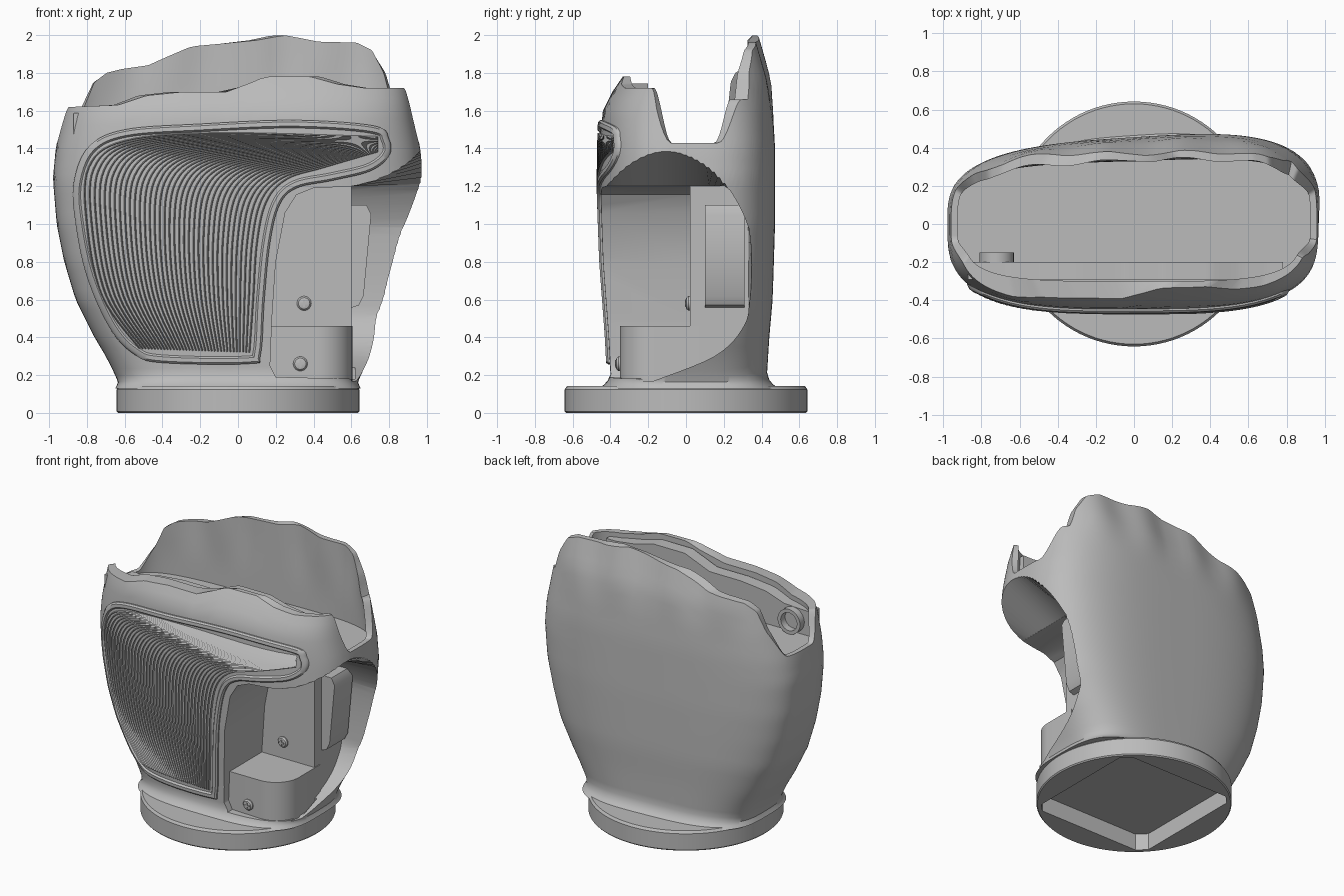
import bpy, bmesh, math
from mathutils import Vector

cube = bpy.data.objects.get("Cube")
if cube:
    bpy.data.objects.remove(cube)

grey = bpy.data.materials.new("plain_grey")
grey.use_nodes = True
grey.diffuse_color = (0.5, 0.5, 0.5, 1)
grey.node_tree.nodes["Principled BSDF"].inputs["Base Color"].default_value = (0.5, 0.5, 0.5, 1)


def make(name, verts, faces, angle=35):
    mesh = bpy.data.meshes.new(name)
    mesh.from_pydata(verts, [], faces)
    bm = bmesh.new()
    bm.from_mesh(mesh)
    bmesh.ops.recalc_face_normals(bm, faces=bm.faces)
    bm.to_mesh(mesh)
    bm.free()
    mesh.materials.append(grey)
    ob = bpy.data.objects.new(name, mesh)
    bpy.context.collection.objects.link(ob)
    smooth(ob, angle)
    return ob


def smooth(ob, angle=35):
    bpy.ops.object.select_all(action='DESELECT')
    ob.select_set(True)
    bpy.context.view_layer.objects.active = ob
    bpy.ops.object.shade_smooth_by_angle(angle=math.radians(angle))


def loft(name, rings, cap=True, closed=False, angle=35):
    """Skin closed rings of equal size; cap the ends or join them."""
    n, m = len(rings[0]), len(rings)
    verts = [p for r in rings for p in r]
    faces = []
    for i in range(m if closed else m - 1):
        j = (i + 1) % m
        for k in range(n):
            l = (k + 1) % n
            faces.append((i * n + k, i * n + l, j * n + l, j * n + k))
    if cap and not closed:
        faces.append(tuple(range(n)))
        faces.append(tuple((m - 1) * n + k for k in range(n)))
    return make(name, verts, faces, angle)


def prism(name, pts, axis, lo, hi):
    place = {'x': lambda p, d: (d, p[0], p[1]),
             'y': lambda p, d: (p[0], d, p[1]),
             'z': lambda p, d: (p[0], p[1], d)}[axis]
    return loft(name, [[place(p, d) for p in pts] for d in (lo, hi)])


def cut(target, cutter):
    mod = target.modifiers.new("cut", 'BOOLEAN')
    mod.operation, mod.solver, mod.object = 'DIFFERENCE', 'EXACT', cutter
    bpy.context.view_layer.objects.active = target
    bpy.ops.object.modifier_apply(modifier=mod.name)
    bpy.data.objects.remove(cutter)
    smooth(target)


def table(rows, x):
    """Eased lookup through (position, value) rows."""
    if x <= rows[0][0]:
        return rows[0][1]
    for (a, u), (b, v) in zip(rows, rows[1:]):
        if x <= b:
            return u + (v - u) * (x - a) / (b - a)
    return rows[-1][1]


def ease(a, b, x):
    t = max(0, min(1, (x - a) / (b - a)))
    return t * t * (3 - 2 * t)


def spline(pts, per, closed=False):
    """Catmull-Rom curve through 2D points."""
    n, out = len(pts), []
    get = lambda i: Vector(pts[i % n] if closed else pts[max(0, min(n - 1, i))])
    for i in range(n if closed else n - 1):
        p, q, r, s = (get(i + k) for k in (-1, 0, 1, 2))
        for k in range(per):
            t = k / per
            out.append(0.5 * (2 * q + (r - p) * t + (2 * p - 5 * q + 4 * r - s) * t * t
                              + (3 * q - p - 3 * r + s) * t ** 3))
    return out if closed else out + [Vector(pts[-1])]


# Body measures by height
WIDTH = [(.13, .65), (.16, .635), (.2, .65), (.3, .7), (.4, .76), (.6, .86), (.8, .92), (1, .96),
         (1.24, .98), (1.4, .965), (1.55, .935), (1.7, .91), (2, .88)]
FRONT = [(.13, .46), (.16, .42), (.2, .40), (.4, .41), (.8, .44), (1.2, .455), (1.5, .45),
         (1.6, .44), (1.7, .39), (1.78, .335), (2, .33)]
BACK = [(.13, .48), (.16, .44), (.2, .42), (.4, .43), (.6, .445), (1, .455), (1.4, .455),
        (1.6, .445), (1.75, .43), (2, .36)]
FRONT_RIM = [(-.9, 1.62), (-.65, 1.63), (-.5, 1.68), (-.3, 1.7), (-.05, 1.7), (.05, 1.74),
             (.15, 1.78), (.4, 1.78), (.55, 1.74), (.7, 1.72)]
BACK_RIM = [(-.85, 1.66), (-.8, 1.75), (-.72, 1.8), (-.62, 1.82), (-.45, 1.84), (-.2, 1.94), (0, 1.96),
            (.2, 2), (.4, 1.965), (.65, 1.96), (.75, 1.92), (.82, 1.8), (.85, 1.66)]


def section(th, z, inner=False):
    power, skew = (4, .1) if inner else (3.2, .14)
    c, s = math.cos(th), math.sin(th)
    a = table(WIDTH, z) - (.035 if inner else 0)
    x = a * math.copysign(abs(c) ** (2 / power), c)
    b = (.33 if inner else table(BACK, z)) * (1 + skew * x) if s > 0 else \
        (.3 if inner else table(FRONT, z))
    y = b * math.copysign(abs(s) ** (2 / power), s)
    if y > .15:  # knuckle ripples along the tall back
        y += .012 * ease(1.5, 1.9, z) * math.cos((x - .25) * math.tau / .4)
    return x, y, z


def rim(th):
    x, y, _ = section(th, 1.5)
    f, b = ease(-.08, -.22, y), ease(.17, .31, y)
    return 1.43 + f * (table(FRONT_RIM, x) - 1.43) + b * (table(BACK_RIM, x) - 1.43)


# Hollow-topped body
angles = [math.tau * (i + .5) / 240 for i in range(240)]
steps = [0, .012, .025, .045, .07] + [.11 + .89 * i / 26 for i in range(27)]
rings = [[section(t, .13 + k * (rim(t) - .13)) for t in angles] for k in steps]
rings += [[section(t, 1.41 + k / 8 * (rim(t) - 1.41), True) for t in angles] for k in range(8, -1, -1)]
body = loft("body_shell", rings)

# Opening in the front and side
front_cut = [(.17, .25), (.2, .19), (.62, .18), (.62, 1.2), (.4, 1.19), (.31, 1.155), (.25, 1.06),
             (.2, .8), (.18, .5)]
cut(body, prism("front_cutter", front_cut, 'y', -.7, .02))
arc = spline([(-.45, 1.23), (-.33, 1.34), (-.15, 1.4), (0, 1.38), (.15, 1.28), (.28, 1.1), (.35, .9),
              (.36, .65), (.3, .45), (.15, .3), (-.17, .17)], 5)
side = [(-.7, 1.22)] + [tuple(p) for p in arc] + [(-.7, .17)]
hollow = []
for s in (0, 1.6):
    hollow.append([(.6 + .4 * s, min(y, .33) * (1 - s) + y * s, min(z, 1.2) * (1 - s) + z * s)
                   for y, z in side])
cut(body, loft("side_cutter", hollow))

# Round base with a square pocket underneath
circle = [(math.cos(math.tau * i / 96), math.sin(math.tau * i / 96)) for i in range(96)]
base = loft("base", [[(r * x, r * y, z) for x, y in circle]
                     for r, z in ((.635, 0), (.642, .008), (.642, .125), (.63, .142))])
h, c = .46, .4
pocket = [(h, -c), (h, c), (c, h), (-c, h), (-h, c), (-h, -c), (-c, -h), (c, -h)]
cut(base, prism("pocket_cutter", pocket, 'z', -.1, .12))

# Inner block with a rounded outer corner, and a tapered tab behind it
corner = [(.42 + .185 * math.sin(a), -.165 - .185 * math.cos(a))
          for a in (math.pi / 2 * i / 10 for i in range(11))]
prism("inner_block", [(.16, .06), (.16, -.35)] + corner + [(.605, .08)], 'z', .165, .46)
prism("inner_tab", [(.58, .55), (.64, .57), (.665, .62), (.705, 1.05), (.68, 1.1), (.58, 1.1)], 'y', .1, .31)

# Board standing inside the front of the top tray
xs = [-.87 + 1.65 * i / 60 for i in range(61)]
board = [(x, table(FRONT_RIM, x) - .035) for x in xs] + [(.78, 1.4), (-.87, 1.4)]
prism("tray_board", board, 'y', -.29, -.2)


# Ring on the board, and screws
def lathe(name, x, y, z, profile, closed):
    return loft(name, [[(x + r * u, y + d, z + r * v) for u, v in circle[::3]] for r, d in profile],
                closed=closed)


lathe("board_ring", -.72, -.2, 1.5, [(.09, -.01), (.09, .05), (.065, .05), (.065, -.01)], True)
for tag, x, y, z in (("upper", .35, .02, .58), ("lower", .33, -.35, .26)):
    lathe(tag + "_screw", x, y, z, [(.038, .01), (.038, -.008), (.03, -.018), (.012, -.022)], False)
    for w, t in ((.02, .005), (.005, .02)):
        prism(tag + "_screw_cross", [(x - w, z - t), (x + w, z - t), (x + w, z + t), (x - w, z + t)],
              'y', y - .026, y)


# Grip panel hugging the front
def on_front(p, lift):
    x, z = p
    ratio = min(.97, abs(x) / table(WIDTH, z))
    return x, -table(FRONT, z) * (1 - ratio ** 3.2) ** (1 / 3.2) - lift, z


outline = spline([(-.4, .265), (.06, .26), (.12, .31), (.14, .6), (.17, .9), (.22, 1.1), (.31, 1.19),
                  (.5, 1.23), (.7, 1.28), (.8, 1.36), (.8, 1.45), (.72, 1.52), (.3, 1.55), (-.2, 1.53),
                  (-.6, 1.5), (-.79, 1.41), (-.87, 1.22), (-.86, 1), (-.8, .72), (-.68, .45),
                  (-.55, .31)], 7, True)
count = len(outline)


def inset(d):
    out = []
    for i, p in enumerate(outline):
        t = (outline[(i + 1) % count] - outline[i - 1]).normalized()
        out.append(p + d * Vector((-t.y, t.x)))
    return out


shape = [(0, -.02), (0, .01), (.01, .02), (.032, .02), (.042, .007)]
rings = [[on_front(p, lift) for p in inset(d)] for d, lift in shape]
middle, inner = Vector((-.25, 1.2)), inset(.042)
rings += [[on_front(middle + (p - middle) * k / 12, .007) for p in inner] for k in range(11, 0, -1)]
loft("grip_panel", rings)

# Curved ribs across the grip
near = spline([(.06, .32), (.08, .6), (.1, .9), (.15, 1.12), (.26, 1.24), (.45, 1.3), (.74, 1.385)], 7)
far = spline([(-.52, .34), (-.72, .62), (-.8, 1), (-.79, 1.3), (-.6, 1.44), (-.1, 1.48), (.74, 1.46)], 7)
verts, faces = [], []
for k in range(36):
    path = [a.lerp(b, k / 35) for a, b in zip(near, far)]
    for i, p in enumerate(path):
        t = (path[min(i + 1, len(path) - 1)] - path[max(i - 1, 0)]).normalized()
        side_step = Vector((-t.y, t.x)) * .0055
        n = len(verts)
        verts += [on_front(p - side_step, .003), on_front(p, .019), on_front(p + side_step, .003)]
        if i:
            faces += [(n - 3, n - 2, n + 1, n), (n - 2, n - 1, n + 2, n + 1)]
make("grip_ribs", verts, faces)
